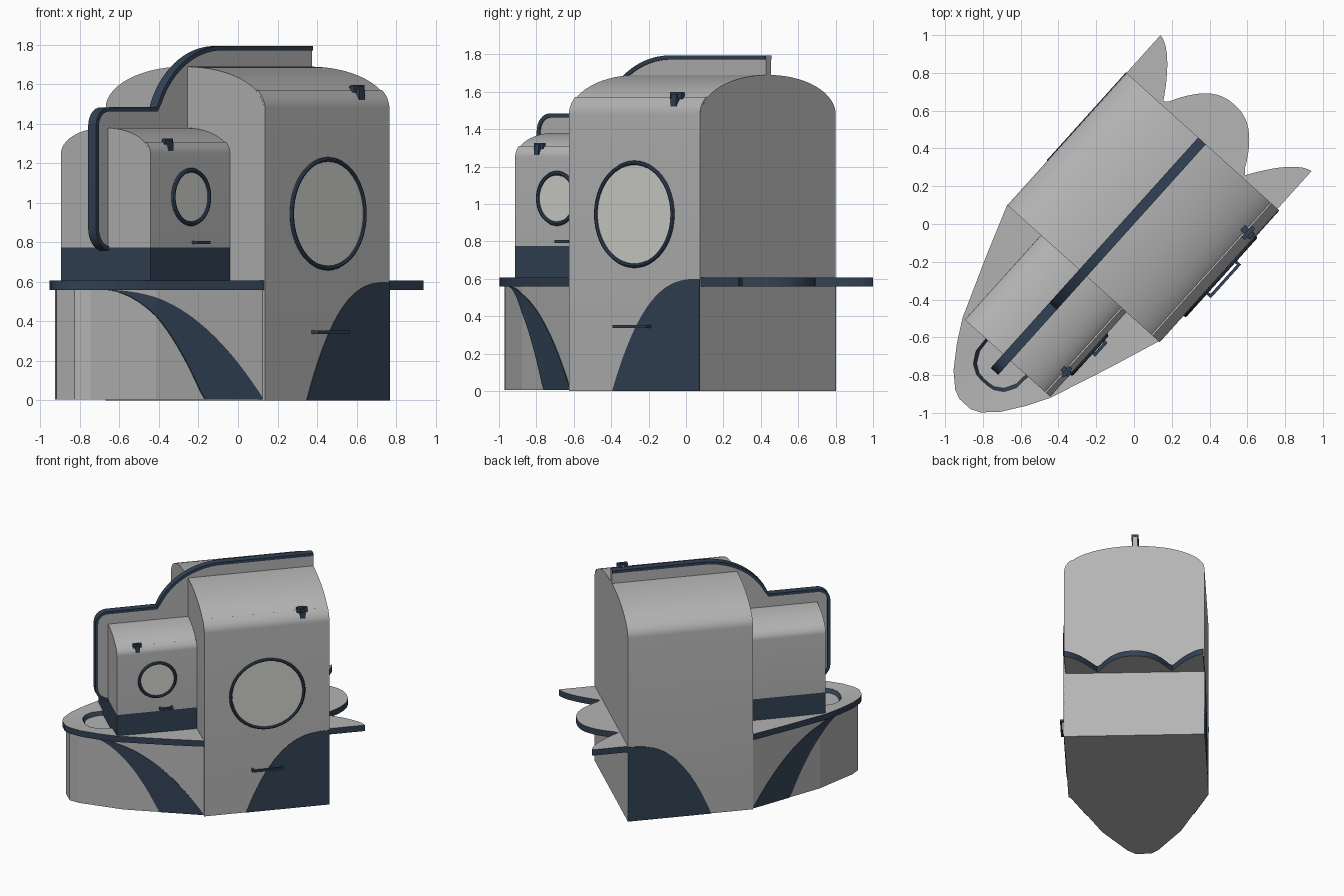
import bpy, bmesh, math
from mathutils import Matrix

if "Cube" in bpy.data.objects:
    bpy.data.objects.remove(bpy.data.objects["Cube"])

# Local frame: x = right side, y = toward stern; the whole craft is turned on its base
M = Matrix.Translation((-0.02, 0.018, 0)) @ Matrix.Rotation(math.radians(-42), 4, 'Z')


def mat(name, col):
    m = bpy.data.materials.new(name)
    m.diffuse_color = (*col, 1)
    m.use_nodes = True
    m.node_tree.nodes["Principled BSDF"].inputs["Base Color"].default_value = m.diffuse_color
    return m


GREY = mat("hull grey", (0.46, 0.46, 0.46))
NAVY = mat("navy trim", (0.032, 0.054, 0.09))
GLASS = mat("pale window", (0.64, 0.64, 0.61))


def finish(ob, smooth=True):
    ob.matrix_world = M @ ob.matrix_world
    if smooth:
        bpy.ops.object.select_all(action='DESELECT')
        ob.select_set(True)
        bpy.context.view_layer.objects.active = ob
        bpy.ops.object.shade_smooth_by_angle(angle=math.radians(30))
    return ob


def loft(name, rings, mats, bands=None, cap=0, smooth=True):
    """Skin equal-length rings of 3D points and cap both ends."""
    bm = bmesh.new()
    vs = [[bm.verts.new(p) for p in r] for r in rings]
    n = len(rings[0])
    for k in range(len(vs) - 1):
        for i in range(n):
            j = (i + 1) % n
            f = bm.faces.new((vs[k][i], vs[k][j], vs[k + 1][j], vs[k + 1][i]))
            f.material_index = bands[k] if bands else 0
    for r in (vs[0], vs[-1]):
        bm.faces.new(r).material_index = cap
    bmesh.ops.recalc_face_normals(bm, faces=bm.faces)
    me = bpy.data.meshes.new(name)
    bm.to_mesh(me)
    bm.free()
    for m in mats:
        me.materials.append(m)
    ob = bpy.data.objects.new(name, me)
    bpy.context.collection.objects.link(ob)
    return finish(ob, smooth)


def along_x(pts, a, b):
    return [[(x, p, q) for p, q in pts] for x in (a, b)]


def along_y(pts, a, b):
    return [[(p, y, q) for p, q in pts] for y in (a, b)]


def along_z(pts, a, b):
    return [[(p, q, z) for p, q in pts] for z in (a, b)]


def box(name, x0, x1, y0, y1, z0, z1, m):
    return loft(name, along_z([(x0, y0), (x1, y0), (x1, y1), (x0, y1)], z0, z1), [m])


def arc(cx, cy, rx, ry, a0, a1, n):
    return [(cx + rx * math.cos(math.radians(a0 + (a1 - a0) * i / n)),
             cy + ry * math.sin(math.radians(a0 + (a1 - a0) * i / n))) for i in range(n + 1)]


def cabin(name, w, y0, y1, z0, zs, zt):
    """Arch-roofed block plus a thin door plate wrapping the right shoulder."""
    prof = [(w, z0)] + arc(0, zs, w, zt - zs, 0, 180, 28) + [(-w, z0)]
    loft(name, along_y(prof, y0, y1), [GREY])
    inner = [(w, z0)] + arc(0, zs, w, zt - zs, 0, 25, 6)
    outer = [(w + .009, z0)] + arc(0, zs, w + .009, zt - zs + .009, 0, 25, 6)
    loft(name + "_door", along_y(outer + inner[::-1], y0, y1), [GREY])


def window(name, x, y, z, r):
    loft(name + "_pane", along_x(arc(y, z, r, r, 0, 352.5, 47), x - .004, x + .005), [GLASS])
    bpy.ops.mesh.primitive_torus_add(major_radius=r, minor_radius=.012, major_segments=48,
                                     minor_segments=8, location=(x + .003, y, z),
                                     rotation=(0, math.pi / 2, 0))
    ob = bpy.context.object
    ob.name = name + "_ring"
    ob.data.materials.append(NAVY)
    bpy.context.view_layer.update()
    finish(ob)


def handle(name, x, y, z, length, out):
    h = length / 2
    box(name + "_bar", x + out - .016, x + out, y - h, y + h, z - .008, z + .008, NAVY)
    for s in (-1, 1):
        c = y + s * (h - .008)
        box(name + "_post", x - .005, x + out - .01, c - .008, c + .008, z - .008, z + .008, NAVY)


def hinge(name, x, y, z, s):
    box(name + "_leaf", x - .03 * s, x + .04 * s, y - .018 * s, y + .018 * s, z - .005, z + .028 * s, NAVY)
    box(name + "_crossbar", x + .0 * s, x + .025 * s, y - .04 * s, y + .04 * s, z, z + .038 * s, NAVY)
    box(name + "_hook", x + .02 * s, x + .045 * s, y - .02 * s, y + .02 * s, z - .04 * s, z + .01, NAVY)


W, YF, YB = .538, -.374, .568

# Main cabin: plain base block and arched upper block
box("main_base", -W, W + .009, YF, YB, 0, .28, GREY)
cabin("main_cabin", W, YF, YB, .28, 1.48, 1.69)
window("main_window", W + .009, .1, .945, .275)
handle("main_handle", W + .009, .1, .345, .24, .045)
hinge("main_hinge", .495, .37, 1.56, 1.0)

# Small forward cabin on a navy plinth
box("front_plinth", -.3, .309, -.976, YF, .57, .775, NAVY)
cabin("front_cabin", .3, -.976, YF, .775, 1.25, 1.38)
window("front_window", .309, -.672, 1.03, .135)
handle("front_handle", .309, -.61, .80, .1, .035)
hinge("front_hinge", .275, -.82, 1.295, .8)

# Faceted bow hull
hull_half = [(.532, YF), (.305, -.93), (.12, -1.22), (.06, -1.275)]
hull = hull_half + [(-x, y) for x, y in hull_half[::-1]]
loft("bow_hull", along_z(hull, 0.005, .565), [GREY], smooth=False)


def hull_width(y):
    for (xa, ya), (xb, yb) in zip(hull_half, hull_half[1:]):
        if yb <= y <= ya:
            return xa + (xb - xa) * (ya - y) / (ya - yb)
    return hull_half[-1][0]


# Deck ring with a navy rim and a recessed well at the bow
outer = [(.54, YF), (.437, -.66), (.315, -.977), (.245, -1.1), (.165, -1.215), (.09, -1.285), (.04, -1.307)]
inner = [(.15, YF), (.15, -.66), (.15, -.98), (.145, -1.06), (.11, -1.12), (.06, -1.15), (.02, -1.155)]
outer += [(-x, y) for x, y in outer[::-1]]
inner += [(-x, y) for x, y in inner[::-1]]
floor = [(x * .9, y + (.015 if y < -1 else 0)) for x, y in inner]
loft("bow_deck", along_z(outer, .56, .608) + [[(x, y, .6) for x, y in inner]] +
     [[(x, y, .572) for x, y in floor]], [NAVY, GREY], bands=[0, 1, 0], cap=1)

# Scalloped stern platform: one full lobe between two half lobes
scallop = []
N = 48
for i in range(N + 1):
    x = -W + 2 * W * i / N
    if abs(x) < .285:
        y = .575 + .25 * (1 - (abs(x) / .285) ** 2.4)
    else:
        y = .575 + .262 * (1 - ((W - abs(x)) / (W - .285)) ** 1.6)
    scallop.append((x, y))
loft("stern_platform", along_z([(-W, YB - .02)] + scallop + [(W, YB - .02)], .56, .608),
     [NAVY, GREY], cap=1)

# Painted curves on both sides: stern quarter arch and bow crescent
for side, s in (("right", 1), ("left", -1)):
    x0 = W + .009 if s > 0 else W
    arch = [(YB - .628 * t, .6 * (1 - t ** 2.7)) for t in [i / 24 for i in range(25)]]
    loft(side + "_stern_arch", along_x([(YB, 0)] + arch[:-1] + [(YB - .628, 0)],
                                       s * (x0 - .004), s * (x0 + .004)), [NAVY])
    rings = []
    ys = sorted([-1.17 + .79 * i / 32 for i in range(33)] + [-.93])
    for y in ys:
        top = .56 * (1 - ((y + 1.17) / .80) ** 2.2)
        low = max(.006, .56 * (1 - ((y + 1.17) / .49) ** 2))
        low = min(low, top - .001)
        x = hull_width(y)
        rings.append([(s * (x - .01), y, low), (s * (x + .006), y, low),
                      (s * (x + .006), y, top), (s * (x - .01), y, top)])
    loft(side + "_bow_crescent", rings, [NAVY])

# Centre fin running from the bow cabin up over the main roof, edged with a navy ribbon
path = (arc(-.96, .87, .11, .11, 270, 180, 8) + arc(-.98, 1.39, .09, .09, 180, 90, 8)
        + arc(-.12, 1.32, .52, .47, 160, 90, 16) + [(YB, 1.79)])
loft("centre_fin", along_x(path + [(YB, 1.6), (-.36, 1.6), (-.36, 1.3), (-.95, 1.3)], -.02, .02), [GREY])
rings = []
for i, (y, z) in enumerate(path):
    (ya, za), (yb, zb) = path[max(i - 1, 0)], path[min(i + 1, len(path) - 1)]
    d = math.hypot(yb - ya, zb - za)
    ny, nz = -(zb - za) / d, (yb - ya) / d
    rings.append([(x, y + ny * o, z + nz * o) for x, o in
                  ((-.027, -.018), (.027, -.018), (.027, .004), (-.027, .004))])
loft("fin_ribbon", rings, [NAVY])
